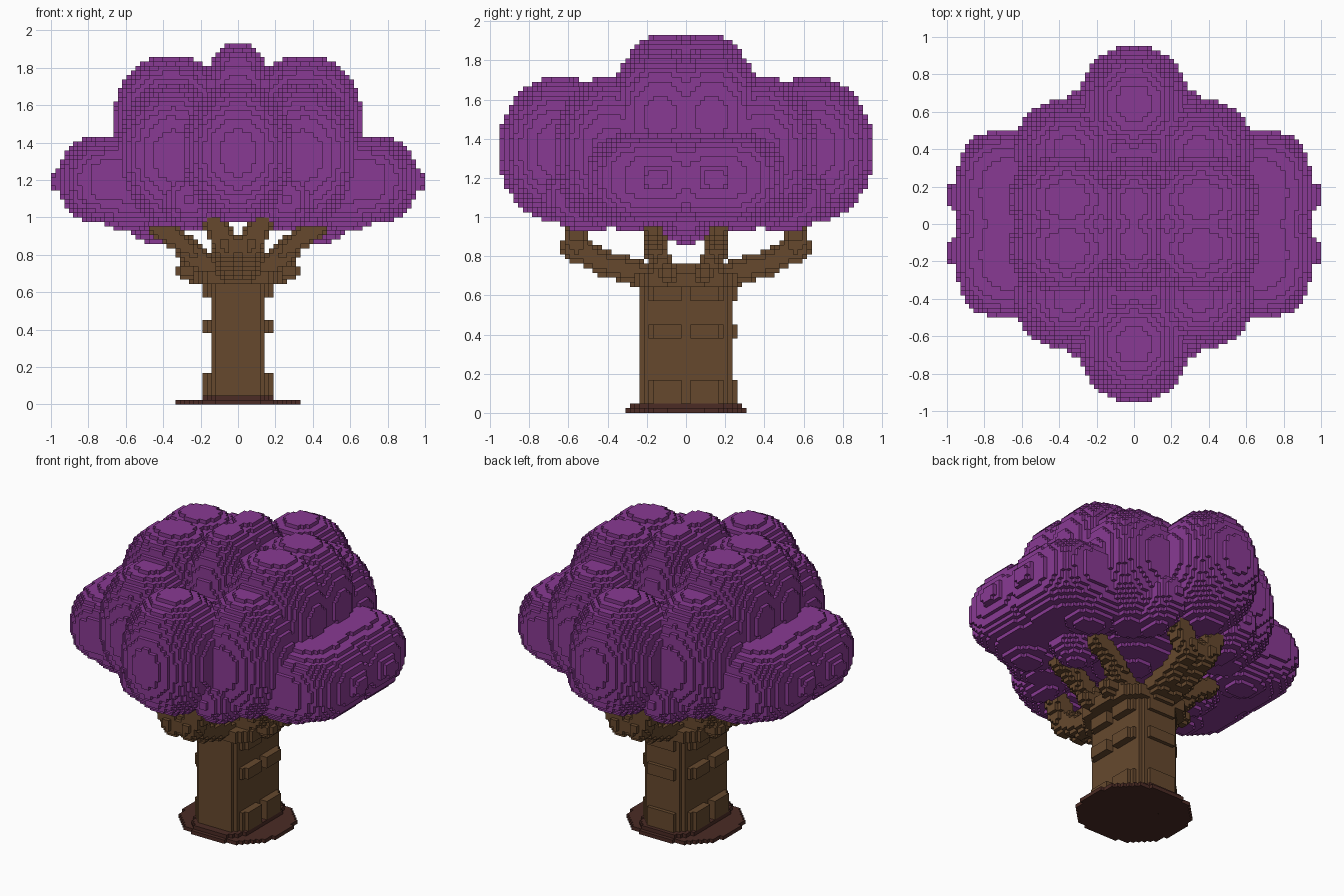
import bpy
import math
from mathutils import Vector

V = 1 / 42  # edge of one block

cube = bpy.data.objects.get("Cube")
if cube:
    bpy.data.objects.remove(cube)


def material(name, rgb):
    m = bpy.data.materials.new(name)
    m.use_nodes = True
    m.diffuse_color = (*rgb, 1)
    bsdf = next(n for n in m.node_tree.nodes if n.type == 'BSDF_PRINCIPLED')
    bsdf.inputs["Base Color"].default_value = (*rgb, 1)
    bsdf.inputs["Roughness"].default_value = 0.9
    return m


def cells_between(low, high):
    return range(math.floor(low / V), math.ceil(high / V) + 1)


def blob(center, radii, power=2.0):
    """Blocks whose centres lie in a rounded solid."""
    spans = [cells_between(c - r, c + r) for c, r in zip(center, radii)]
    terms = [{i: abs(((i + .5) * V - c) / r) ** power for i in s}
             for s, c, r in zip(spans, center, radii)]
    return {(i, j, k) for i, a in terms[0].items() for j, b in terms[1].items()
            if a + b <= 1 for k, c in terms[2].items() if a + b + c <= 1}


def column(rx, ry, z0, z1, power):
    """Upright column with a rounded-rectangle section."""
    return {(i, j, k) for i in cells_between(-rx, rx) for j in cells_between(-ry, ry)
            if abs((i + .5) * V / rx) ** power + abs((j + .5) * V / ry) ** power <= 1
            for k in range(round(z0 / V), round(z1 / V))}


def branch(points, r0, r1):
    """Tapering limb through a few points."""
    out = set()
    steps = 10
    total = steps * (len(points) - 1)
    for n, (a, b) in enumerate(zip(points, points[1:])):
        for s in range(steps + 1):
            r = r0 + (r1 - r0) * (n * steps + s) / total
            out |= blob(Vector(a).lerp(Vector(b), s / steps), (r, r, r))
    return out


def mirrored(cells):
    """Repeat blocks across the x and y planes."""
    cells = cells | {(-1 - i, j, k) for i, j, k in cells}
    return cells | {(i, -1 - j, k) for i, j, k in cells}


def build(name, cells, mat, hidden=frozenset()):
    """Skin the blocks with the largest flat rectangles that fit."""
    solid = cells | hidden
    verts, faces, index = [], [], {}

    def vert(p):
        if p not in index:
            index[p] = len(verts)
            verts.append(tuple(c * V for c in p))
        return index[p]

    for axis in range(3):
        u, v = (axis + 1) % 3, (axis + 2) % 3
        for side in (0, 1):
            layers = {}
            for c in cells:
                n = list(c)
                n[axis] += 2 * side - 1
                if tuple(n) not in solid:
                    layers.setdefault(c[axis], set()).add((c[u], c[v]))
            for level, open_cells in layers.items():
                for a, b in sorted(open_cells):
                    if (a, b) not in open_cells:
                        continue
                    b1 = b + 1
                    while (a, b1) in open_cells:
                        b1 += 1
                    a1 = a + 1
                    while all((a1, t) in open_cells for t in range(b, b1)):
                        a1 += 1
                    open_cells -= {(s, t) for s in range(a, a1) for t in range(b, b1)}
                    loop = []
                    for s, t in ((a, b), (a1, b), (a1, b1), (a, b1)):
                        p = [0, 0, 0]
                        p[axis], p[u], p[v] = level + side, s, t
                        loop.append(vert(tuple(p)))
                    faces.append(loop if side else loop[::-1])
    mesh = bpy.data.meshes.new(name)
    mesh.from_pydata(verts, [], faces)
    mesh.materials.append(mat)
    mesh.update()
    obj = bpy.data.objects.new(name, mesh)
    bpy.context.collection.objects.link(obj)
    return obj


purple = material("purple leaves", (.25, .042, .292))
brown = material("brown bark", (.133, .066, .027))
maroon = material("dark soil", (.07, .024, .018))

# Ground disc
base = column(.333, .31, 0, V, 2.3) | column(.19, .285, V, 2 * V, 4)

# Trunk with three raised, grooved bands and a flared crown
trunk = column(.145, .235, 2 * V, .65, 8)
for low, high in ((2 * V, .167), (.381, .452), (.56, .65)):
    trunk |= {c for c in column(.188, .19, low, high, 8) if c[1] not in (-1, 0)}
    trunk |= {c for c in column(.12, .258, low, high, 8) if c[1] > 0}
trunk |= column(.255, .275, .643, .714, 3) | column(.2, .2, .714, .762, 3)

# Limbs, repeated in all four quarters
limbs = branch([(.05, .2, .7), (.05, .42, .765), (.06, .56, .84)], .07, .065)
limbs |= branch([(.06, .56, .84), (.13, .56, .98)], .075, .06)
limbs |= branch([(.1, .12, .71), (.22, .14, .78), (.32, .16, .88), (.42, .17, .94)], .065, .055)
limbs |= branch([(.1, .08, .7), (.285, .09, .715)], .06, .045)
wood = trunk | mirrored(limbs)

# Leaf clumps of one quarter: centre, radii, roundness
clumps = [
    ((0, .1, 1.545), (.205, .26, .39), 2.2),
    ((.36, .13, 1.515), (.305, .27, .35), 2.2),
    ((.35, .39, 1.33), (.295, .28, .387), 2.1),
    ((0, .645, 1.345), (.295, .31, .375), 2.1),
    ((.66, .16, 1.2), (.295, .345, .235), 2.7),
    ((.7, .145, 1.2), (.305, .11, .09), 3),
    ((.58, .28, 1.16), (.25, .22, .23), 2.2),
    ((.26, .5, 1.1), (.16, .23, .172), 2),
    ((.44, 0, 1.1), (.2, .17, .24), 2),
    ((0, 0, 1.33), (.55, .55, .345), 2.2),
]
leaves = set()
for center, radii, power in clumps:
    leaves |= blob(center, radii, power)
leaves = mirrored(leaves)

build("ground_disc", base, maroon)
build("trunk_and_branches", wood - leaves, brown, leaves)
build("leaf_canopy", leaves, purple)
